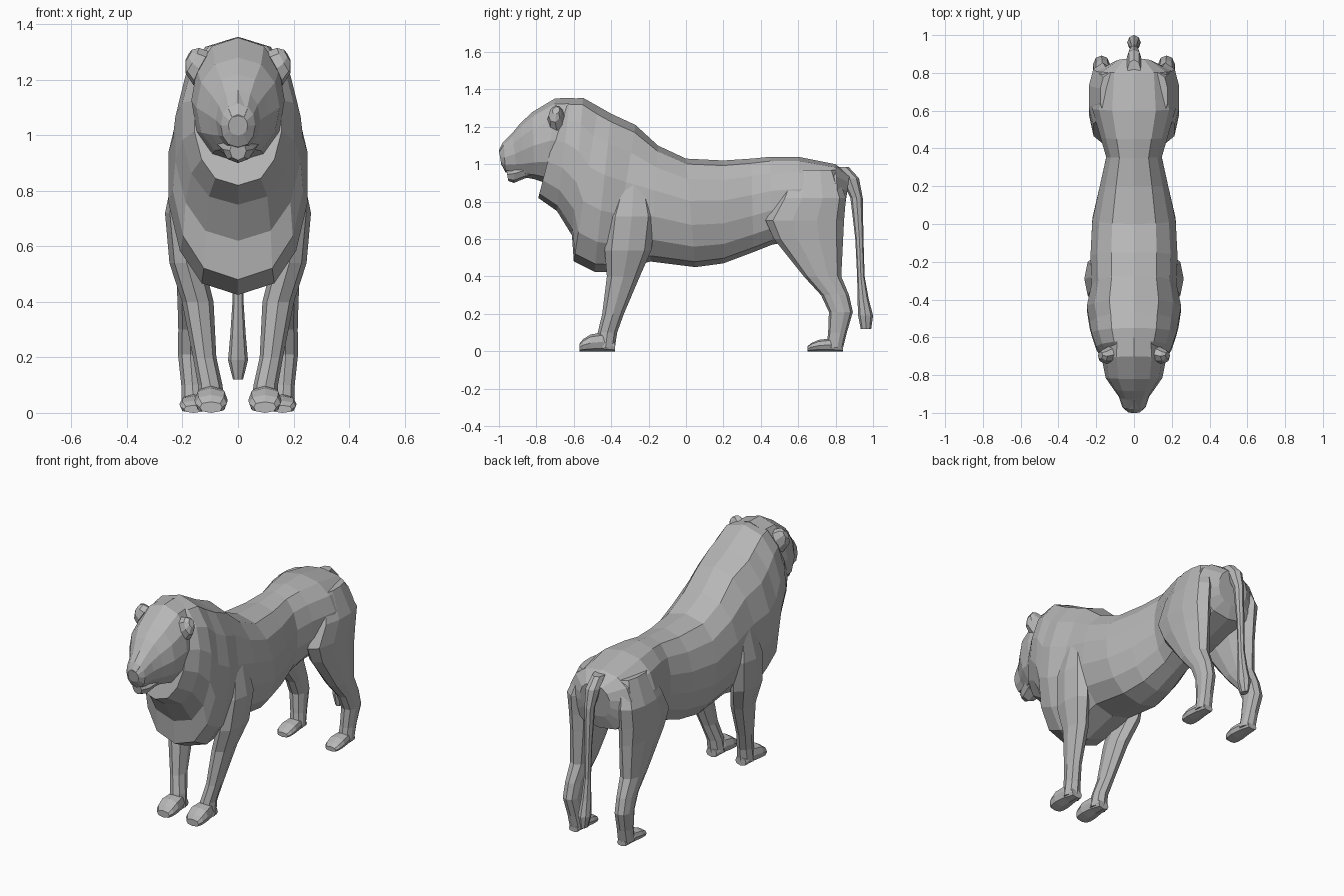
import bpy, bmesh, math
from mathutils import Vector

# One mid-grey coat
coat = bpy.data.materials.new("coat")
coat.diffuse_color = (.47, .47, .47, 1)


def loft(name, rings, sides, mirror=False, power=1.0):
    """Skin rings of (centre, half-width vector, half-height vector)."""
    bm = bmesh.new()
    loops = []
    for c, u, v in rings:
        loop = []
        for i in range(sides):
            a = 2 * math.pi * i / sides
            s = math.sin(a)
            s = math.copysign(abs(s) ** power, s) if abs(s) > 1e-6 else 0
            loop.append(bm.verts.new(c + u * s + v * math.cos(a)))
        loops.append(loop)
    for a, b in zip(loops, loops[1:]):
        for i in range(sides):
            j = (i + 1) % sides
            bm.faces.new((a[i], a[j], b[j], b[i]))
    bm.faces.new(loops[0])
    bm.faces.new(loops[-1])
    bmesh.ops.recalc_face_normals(bm, faces=bm.faces)
    me = bpy.data.meshes.new(name)
    bm.to_mesh(me)
    bm.free()
    me.materials.append(coat)
    ob = bpy.data.objects.new(name, me)
    bpy.context.collection.objects.link(ob)
    if mirror:
        ob.modifiers.new("mirror", 'MIRROR')
    return ob


def span(ty, tz, by, bz, w, x=0):
    """Ring given by its top point, bottom point and half width."""
    t, b = Vector((x, ty, tz)), Vector((x, by, bz))
    return (t + b) / 2, Vector((w, 0, 0)), (t - b) / 2


def hoop(x, y, z, rx, ry):
    """Horizontal ring."""
    return Vector((x, y, z)), Vector((rx, 0, 0)), Vector((0, ry, 0))


# Torso and mane, rump to throat
loft("torso_and_mane", [span(*r) for r in (
    (.875, .94, .845, .74, .10), (.80, 1.0, .82, .66, .205),
    (.60, 1.04, .62, .60, .225), (.45, 1.04, .46, .57, .18),
    (.35, 1.03, .36, .53, .15), (.2, 1.02, .2, .47, .185),
    (0, 1.03, .05, .45, .225), (-.15, 1.10, -.19, .48, .235),
    (-.27, 1.21, -.40, .425, .23), (-.40, 1.27, -.49, .425, .255),
    (-.47, 1.31, -.60, .48, .24), (-.55, 1.355, -.61, .62, .23),
    (-.62, 1.35, -.69, .75, .205), (-.66, 1.32, -.79, .82, .16))],
    14, power=.8)

# Head with sloping forehead and muzzle
loft("head", [span(*r) for r in (
    (-.60, 1.355, -.66, .90, .16), (-.70, 1.352, -.75, .90, .168),
    (-.82, 1.28, -.81, .92, .15), (-.885, 1.22, -.86, .93, .11),
    (-.93, 1.165, -.90, .945, .08), (-.975, 1.115, -.965, .957, .062),
    (-1.0, 1.07, -.988, 1.0, .035))], 12, power=.85)

# Lower jaw
loft("jaw", [span(*r) for r in (
    (-.78, 1.02, -.78, .93, .10), (-.86, 1.01, -.86, .925, .075),
    (-.92, 1.0, -.92, .90, .055), (-.962, .98, -.95, .91, .03))], 8)

# Nose bridge
loft("nose", [span(*r) for r in (
    (-.92, 1.175, -.92, 1.08, .035), (-.98, 1.115, -.97, 1.05, .04),
    (-1.0, 1.075, -.995, 1.04, .025))], 6)

# Ears: flat pointed shells facing forward
loft("ears", [
    (Vector((.13, -.69, 1.24)), Vector((.03, 0, -.06)), Vector((-.01, .05, .0))),
    (Vector((.165, -.70, 1.27)), Vector((.025, 0, -.045)), Vector((0, .035, .01))),
    (Vector((.178, -.695, 1.288)), Vector((.012, 0, -.02)), Vector((0, .02, .005)))],
    8, mirror=True)

# Front legs with shoulders
loft("front_legs", [hoop(*r) for r in (
    (.195, -.28, .90, .03, .07), (.203, -.29, .72, .06, .125),
    (.185, -.31, .54, .062, .125), (.145, -.335, .40, .057, .088),
    (.12, -.39, .20, .042, .058), (.10, -.42, .10, .044, .052),
    (.097, -.43, .02, .05, .05))], 8, mirror=True)

# Hind legs with thighs and hocks
loft("hind_legs", [hoop(*r) for r in (
    (.13, .68, .97, .05, .12), (.165, .675, .82, .077, .18),
    (.165, .635, .70, .075, .21), (.163, .655, .60, .067, .185),
    (.165, .73, .40, .055, .10), (.17, .797, .30, .047, .075),
    (.172, .828, .21, .046, .064), (.164, .81, .10, .042, .05),
    (.16, .795, .02, .045, .045))], 10, mirror=True, power=.8)

# Paws
paw = ((.19, .05, .035), (.12, .10, .05), (.06, .09, .06), (.02, .065, .056), (0, .04, .04))
for name, y, x, h, k in (("front_paws", -.57, .097, 1, 1), ("hind_paws", .65, .16, .68, .85)):
    loft(name, [span(y + d, z * h, y + d, 0, w * k, x) for d, z, w in paw],
         8, mirror=True, power=.6)

# Tail with tuft
loft("tail", [hoop(*r) for r in (
    (0, .82, .985, .035, .05), (0, .875, .925, .04, .05),
    (0, .912, .82, .028, .033), (0, .927, .60, .022, .022),
    (0, .935, .40, .02, .02), (0, .947, .28, .028, .03),
    (0, .96, .19, .036, .04), (0, .962, .12, .018, .028))], 8)
